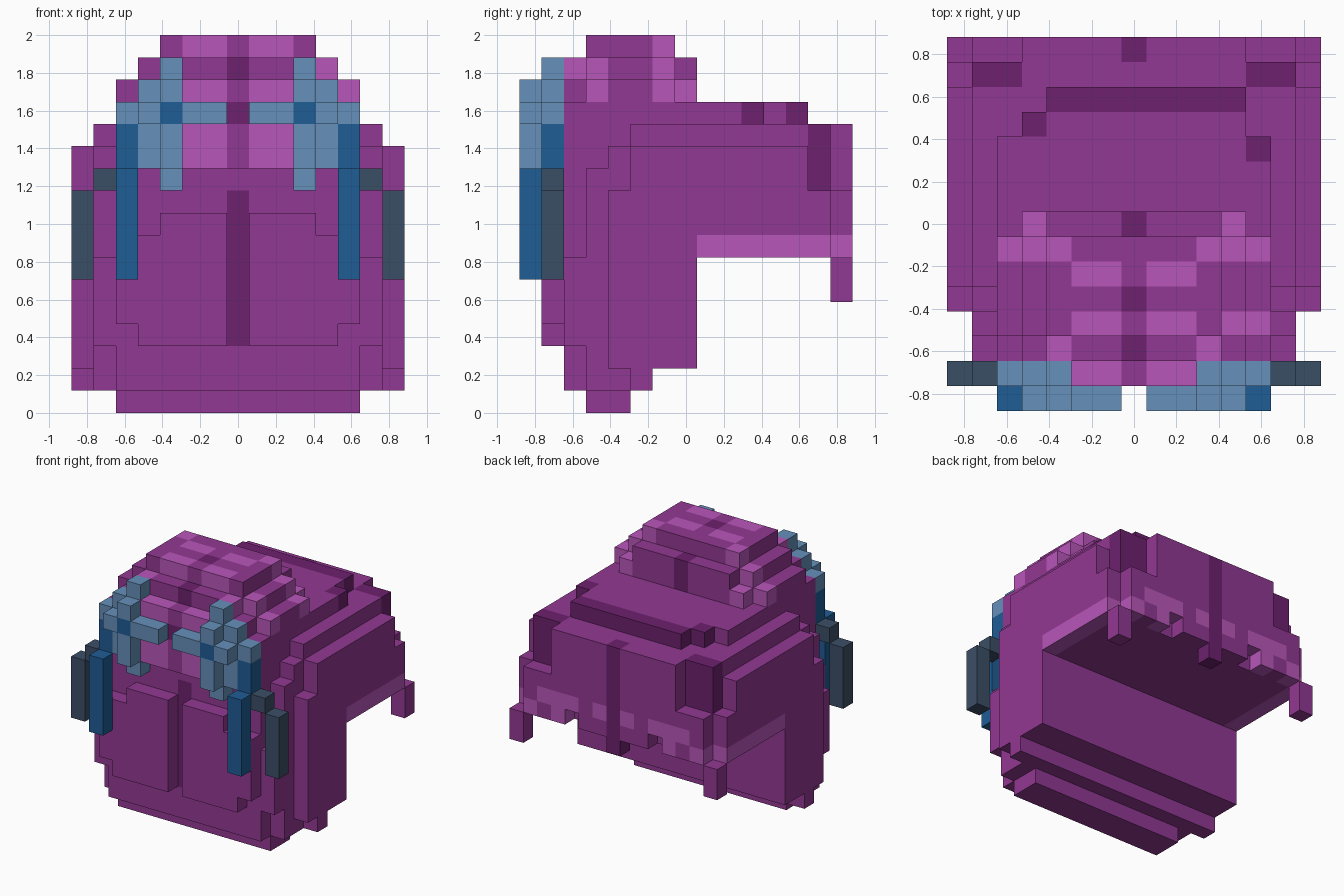
import bpy, bmesh
from mathutils import Vector

if "Cube" in bpy.data.objects:
    bpy.data.objects.remove(bpy.data.objects["Cube"])

CELL = 2 / 17      # edge of one block
N = 15             # blocks across x and y

COLOURS = {
    "purple": (146, 56, 147), "pink": (185, 86, 186), "dark_purple": (109, 33, 110),
    "light_blue": (102, 144, 186), "blue": (31, 93, 149), "slate": (59, 78, 102),
}


def linear(c):
    c /= 255
    return c / 12.92 if c <= 0.04045 else ((c + 0.055) / 1.055) ** 2.4


NAMES = list(COLOURS)
MATERIALS = []
for name, rgb in COLOURS.items():
    col = (*[linear(c) for c in rgb], 1)
    m = bpy.data.materials.new(name)
    m.use_nodes = True
    m.diffuse_color = col
    bsdf = m.node_tree.nodes["Principled BSDF"]
    bsdf.inputs["Base Color"].default_value = col
    bsdf.inputs["Roughness"].default_value = 0.8
    MATERIALS.append(m)

grid = {}          # block position -> (part, colour)


def fill(part, colour, x, y, z, mirror=True):
    """Fill a box of blocks; a single number means one block, a pair a range."""
    xs, ys, zs = [range(*r) if isinstance(r, tuple) else (r,) for r in (x, y, z)]
    for i in xs:
        for j in ys:
            for k in zs:
                grid[i, j, k] = (part, colour)
                if mirror:
                    grid[N - 1 - i, j, k] = (part, colour)


def paint(colour, x, y, z, mirror=True):
    """Recolour blocks that are already filled."""
    xs, ys, zs = [range(*r) if isinstance(r, tuple) else (r,) for r in (x, y, z)]
    for i in xs:
        for j in ys:
            for k in zs:
                for c in ((i, j, k), (N - 1 - i, j, k)) if mirror else ((i, j, k),):
                    if c in grid:
                        grid[c] = (grid[c][0], colour)


# Front body with rounded-off sides and foot
P = "purple"
fill("body", P, (2, 13), (2, 8), (2, 14))
fill("body", P, (2, 13), (2, 6), 1)
fill("body", P, (2, 13), (3, 5), 0)
for y, lo, hi in ((2, 3, 7), (3, 1, 11), (4, 1, 12), (5, 1, 13), (6, 2, 13), (7, 2, 13)):
    fill("body", P, 1, y, (lo, hi))
for y, lo, hi in ((4, 2, 10), (5, 1, 12), (6, 2, 12), (7, 2, 12)):
    fill("body", P, 0, y, (lo, hi))
paint("dark_purple", 7, 2, (3, 10))

# Raised front panels either side of the centre groove
fill("front_panels", P, 2, 1, (4, 8))
fill("front_panels", P, 3, 1, (3, 8))
fill("front_panels", P, (4, 7), 1, (3, 9))

# Rear overhang
fill("overhang", P, (2, 13), (8, 11), (7, 14))
fill("overhang", P, (2, 13), (11, 13), (7, 13))
fill("overhang", P, (3, 12), 11, 13)
fill("overhang", "dark_purple", (4, 12), 12, 13, False)
fill("overhang", P, 1, (8, 13), (7, 13))
fill("overhang", P, 0, (8, 13), (7, 12))
fill("overhang", P, (0, 15), 13, (7, 10))
fill("overhang", P, (3, 12), 13, (10, 13))
fill("overhang", "dark_purple", (1, 3), 13, (10, 13))
paint("dark_purple", 3, 11, 13, False)
paint("dark_purple", 12, 10, 13, False)
paint("pink", 0, (8, 14), 7)

# Back plate with its ragged patterned hem, centre bar and corner drops
fill("back_plate", P, (3, 12), 14, (8, 13))
fill("back_plate", P, (1, 3), 14, (7, 10))
fill("back_plate", P, (5, 7), 14, 7)
fill("back_plate", "pink", 1, 14, 7)
fill("back_plate", "pink", 3, 14, (7, 9))
paint("pink", 2, 14, 8)
paint("pink", 4, 14, 8)
paint("pink", 6, 14, 8)
fill("back_bar", "dark_purple", 7, 14, (6, 13))
fill("corner_drops", P, 0, 14, (5, 7))

# Stepped cap
fill("cap", P, (3, 12), (2, 8), 14)
fill("cap", P, (2, 13), (3, 7), 14)
fill("cap", P, (4, 11), (2, 8), 15)
fill("cap", P, (3, 12), (3, 7), 15)
fill("cap", P, (4, 11), (3, 7), 16)
paint("pink", (5, 7), 3, 16)
paint("pink", (5, 7), 5, 16)
for step in range(3):
    paint("pink", 4 - step, 6, 16 - step)
paint("pink", 3, 7, 14)
paint("pink", 4, 2, 15)
paint("pink", 11, 3, 15, False)
paint("pink", 12, 3, 14, False)
paint("dark_purple", 7, 2, 15)
paint("dark_purple", 7, 4, 16)
paint("dark_purple", 7, 7, (14, 16))

# Face plate
fill("face_plate", "pink", (5, 7), 1, (11, 15))
fill("face_plate", P, 7, 1, (11, 15))
paint("dark_purple", 7, 1, 13)

# Cross-shaped ornaments
L = "light_blue"
fill("crosses", L, 4, 1, (10, 16))
fill("crosses", L, 3, 1, (11, 15))
fill("crosses", L, 2, 1, 13)
fill("crosses", L, 4, 0, (11, 15))
fill("crosses", L, (3, 7), 0, 13)
fill("crosses", "blue", 4, 0, 13)

# Hanging straps
fill("inner_straps", "blue", 2, 1, (11, 13))
fill("inner_straps", "blue", 2, 0, (6, 11))
fill("outer_straps", "slate", 1, 1, 10)
fill("outer_straps", "slate", 0, 1, (6, 10))

# Outward faces of the blocks: direction and its four corners in order
SIDES = []
for axis in range(3):
    u, v = (axis + 1) % 3, (axis + 2) % 3
    for s in (0, 1):
        ring = []
        for a, b in ((0, 0), (1, 0), (1, 1), (0, 1)):
            c = [0, 0, 0]
            c[axis], c[u], c[v] = s, a, b
            ring.append(tuple(c))
        d = [0, 0, 0]
        d[axis] = 2 * s - 1
        SIDES.append((tuple(d), ring if s else ring[::-1]))


def build(part):
    """Skin the exposed sides of one part and merge flat areas."""
    bm = bmesh.new()
    for (i, j, k), (owner, colour) in grid.items():
        if owner != part:
            continue
        for d, ring in SIDES:
            if (i + d[0], j + d[1], k + d[2]) in grid:
                continue
            vs = [bm.verts.new(Vector((i + a - N / 2, j + b - N / 2, k + c)) * CELL)
                  for a, b, c in ring]
            bm.faces.new(vs).material_index = NAMES.index(colour)
    bmesh.ops.remove_doubles(bm, verts=bm.verts, dist=1e-4)
    bmesh.ops.dissolve_limit(bm, angle_limit=0.01, verts=bm.verts, edges=bm.edges,
                             delimit={'MATERIAL'})
    mesh = bpy.data.meshes.new(part)
    bm.to_mesh(mesh)
    bm.free()
    for m in MATERIALS:
        mesh.materials.append(m)
    bpy.context.collection.objects.link(bpy.data.objects.new(part, mesh))


for part in dict.fromkeys(owner for owner, _ in grid.values()):
    build(part)
